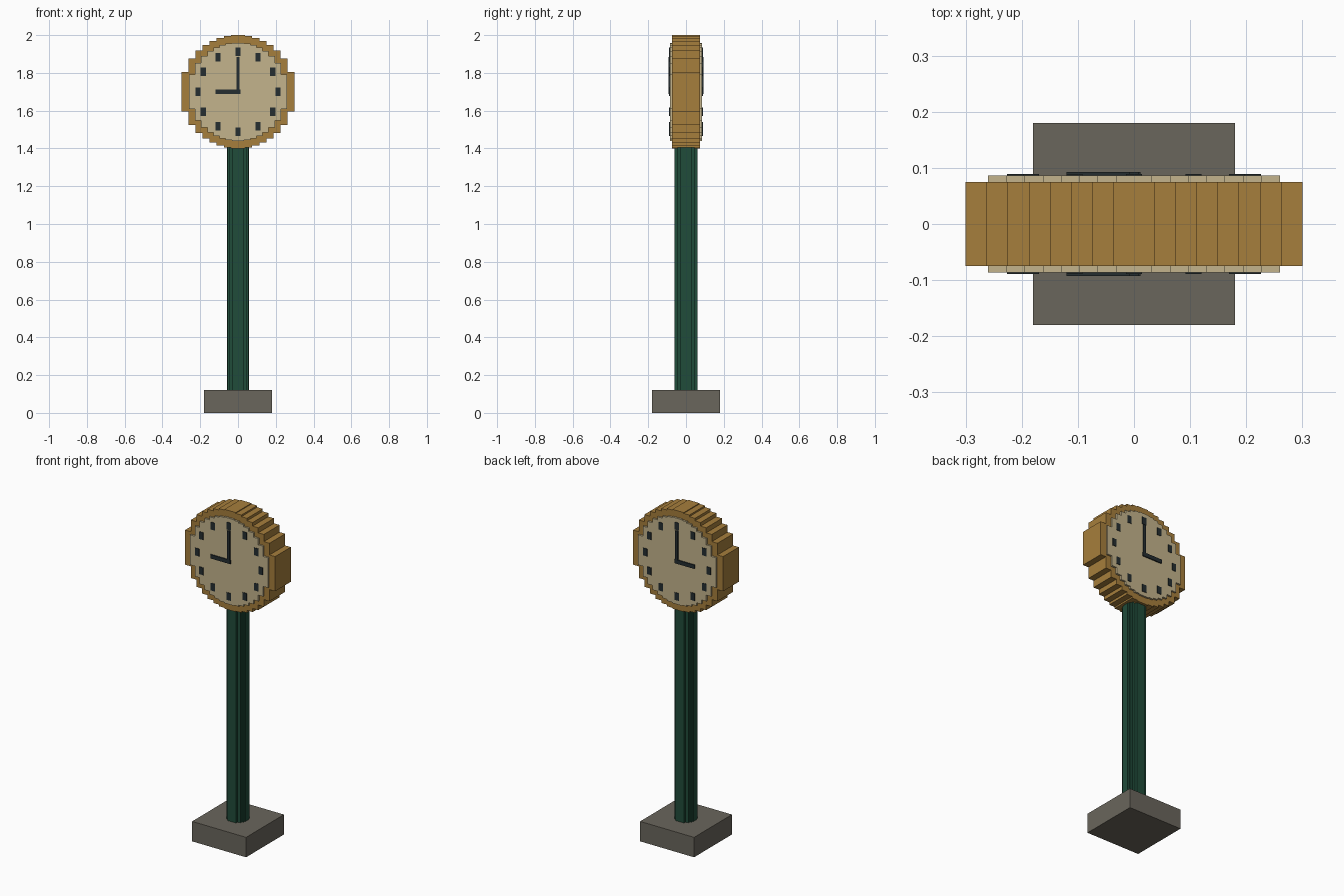
import bpy, bmesh, math
from mathutils import Vector

cube = bpy.data.objects.get("Cube")
if cube:
    bpy.data.objects.remove(cube, do_unlink=True)


def material(name, rgb):
    m = bpy.data.materials.new(name)
    m.use_nodes = True
    m.diffuse_color = (*rgb, 1)
    m.node_tree.nodes["Principled BSDF"].inputs["Base Color"].default_value = (*rgb, 1)
    return m


GOLD = material("aged gold", (0.381, 0.209, 0.045))
CREAM = material("cream", (0.552, 0.456, 0.262))
GREEN = material("dark green", (0.0144, 0.0723, 0.042))
STONE = material("stone grey", (0.144, 0.133, 0.107))
INK = material("ink", (0.018, 0.027, 0.03))


def finish(bm, name, mat):
    bmesh.ops.recalc_face_normals(bm, faces=bm.faces)
    mesh = bpy.data.meshes.new(name)
    bm.to_mesh(mesh)
    bm.free()
    mesh.materials.append(mat)
    obj = bpy.data.objects.new(name, mesh)
    bpy.context.collection.objects.link(obj)
    return obj


def box(name, mat, centre, size):
    bm = bmesh.new()
    bmesh.ops.create_cube(bm, size=1)
    bmesh.ops.scale(bm, vec=size, verts=bm.verts)
    bmesh.ops.translate(bm, vec=centre, verts=bm.verts)
    return finish(bm, name, mat)


def stepped_disc(name, mat, centre, radius, steps, u, v, w, depth):
    """Disc of straight strips stacked along u, rising along v, extruded along w."""
    u, v, w = Vector(u), Vector(v), Vector(w)
    width = 2 * radius / steps
    upper = []
    for i in range(steps):
        left = -radius + i * width
        height = math.sqrt(radius ** 2 - (left + width / 2) ** 2)
        upper += [(left, height), (left + width, height)]
    # the two middle strips share a height, so their common corner is dropped
    del upper[steps - 1:steps + 1]
    outline = upper + [(a, -b) for a, b in reversed(upper)]
    bm = bmesh.new()
    start = Vector(centre) - w * depth / 2
    face = bm.faces.new([bm.verts.new(start + u * a + v * b) for a, b in outline])
    out = bmesh.ops.extrude_face_region(bm, geom=[face])
    moved = [g for g in out["geom"] if isinstance(g, bmesh.types.BMVert)]
    bmesh.ops.translate(bm, vec=w * depth, verts=moved)
    return finish(bm, name, mat)


X, Y, Z = (1, 0, 0), (0, 1, 0), (0, 0, 1)
HUB = 1.7          # height of the clock centre
BODY = 0.075       # half depth of the clock case
FACE = 0.086       # outer surface of each dial

# Base and post
box("base", STONE, (0, 0, 0.06), (0.36, 0.36, 0.12))
stepped_disc("post", GREEN, (0, 0, 0.77), 0.06, 8, Y, X, Z, 1.3)

# Clock case
stepped_disc("clock_case", GOLD, (0, 0, HUB), 0.3, 16, X, Z, Y, 2 * BODY)

# A dial, hour marks and hands on the front and back
for side, sign in (("front", -1), ("back", 1)):
    stepped_disc(side + "_dial", CREAM, (0, sign * (BODY + FACE) / 2, HUB),
                 0.26, 16, X, Z, Y, FACE - BODY)
    for hour in range(12):
        a = math.tau * hour / 12
        box(f"{side}_hour_mark_{hour}", INK,
            (0.212 * math.sin(a), sign * 0.087, HUB + 0.212 * math.cos(a)),
            (0.028, 0.004, 0.045))
    box(side + "_minute_hand", INK, (0, sign * 0.089, HUB + 0.09), (0.018, 0.008, 0.19))
    box(side + "_hour_hand", INK, (-0.054, sign * 0.089, HUB), (0.132, 0.0075, 0.023))
